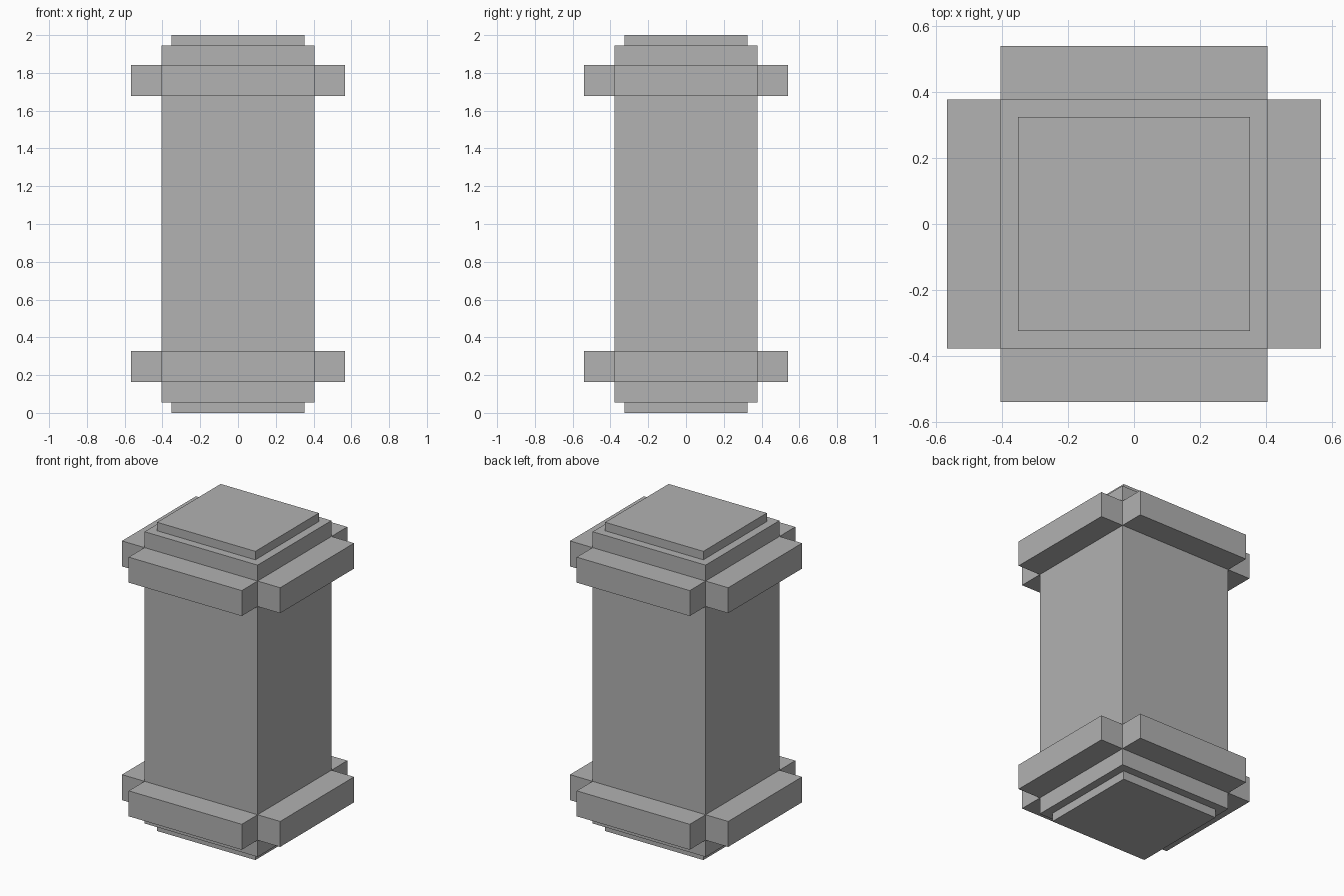
import bpy

# Remove the default cube
old = bpy.data.objects.get("Cube")
if old:
    bpy.data.objects.remove(old, do_unlink=True)

# Single plain material
GREY = (0.445, 0.445, 0.445, 1.0)
stone = bpy.data.materials.new("stone_grey")
stone.use_nodes = True
stone.diffuse_color = GREY
stone.node_tree.nodes["Principled BSDF"].inputs["Base Color"].default_value = GREY


def block(name, x, y, z):
    """Box spanning the (low, high) range on each axis."""
    bpy.ops.mesh.primitive_cube_add(size=1)
    ob = bpy.context.object
    ob.name = name
    ob.location = [(a + b) / 2 for a, b in (x, y, z)]
    ob.scale = [b - a for a, b in (x, y, z)]
    bpy.ops.object.transform_apply(location=True, rotation=False, scale=True)
    ob.data.materials.append(stone)
    return ob


HEIGHT = 2.0
CAP = 0.055            # thickness of the end plates
HX, HY = 0.405, 0.378  # half size of the shaft
BAR = 0.162            # how far the bars stand out
INSET = 0.053          # how far the end plates step in

# Shaft
block("shaft", (-HX, HX), (-HY, HY), (CAP, HEIGHT - CAP))

# Stepped end plates
px, py = HX - INSET, HY - INSET
block("bottom_plate", (-px, px), (-py, py), (0, CAP))
block("top_plate", (-px, px), (-py, py), (HEIGHT - CAP, HEIGHT))

# Bars around the shaft, leaving open corners
for tier, z in (("lower", (0.163, 0.328)), ("upper", (1.677, 1.842))):
    block(tier + "_left_bar", (HX, HX + BAR), (-HY, HY), z)
    block(tier + "_right_bar", (-HX - BAR, -HX), (-HY, HY), z)
    block(tier + "_front_bar", (-HX, HX), (-HY - BAR, -HY), z)
    block(tier + "_back_bar", (-HX, HX), (HY, HY + BAR), z)
